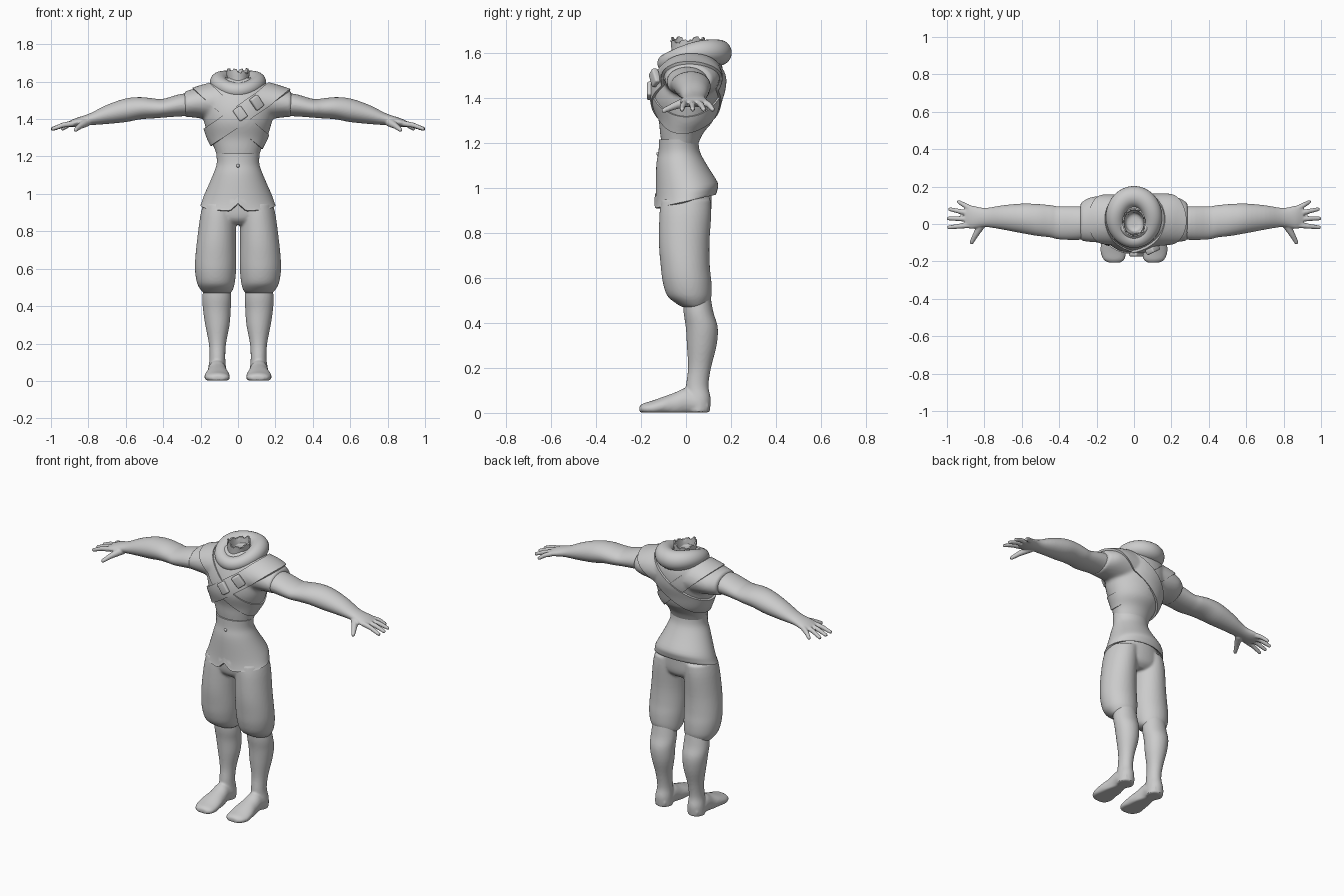
import bpy, bmesh
from math import sin, cos, pi, radians
from mathutils import Vector, Matrix

cube = bpy.data.objects.get("Cube")
if cube:
    bpy.data.objects.remove(cube)

mat = bpy.data.materials.new("plain_grey")
mat.use_nodes = True
GREY = (0.6, 0.6, 0.6, 1)
mat.diffuse_color = GREY
mat.node_tree.nodes["Principled BSDF"].inputs["Base Color"].default_value = GREY


def spline(a, b, c, d, t):
    """Catmull-Rom point between tuples b and c."""
    return [0.5 * (2 * q + (r - p) * t + (2 * p - 5 * q + 4 * r - s) * t * t
                   + (3 * q - p - 3 * r + s) * t ** 3) for p, q, r, s in zip(a, b, c, d)]


def loft(bm, rings, axis="z", side=1, caps=True, steps=4, seg=48, warp=None):
    """Skin ellipses (position, centre u, centre v, radius u, radius v) along an axis."""
    n, full = len(rings), []
    for i in range(n - 1):
        args = (rings[max(i - 1, 0)], rings[i], rings[i + 1], rings[min(i + 2, n - 1)])
        full += [spline(*args, k / steps) for k in range(steps)]
    full.append(rings[-1])
    loops = []
    for p, cu, cv, ru, rv in full:
        loop = []
        for k in range(seg):
            u = cu + ru * cos(2 * pi * k / seg)
            v = cv + rv * sin(2 * pi * k / seg)
            co = {"z": (u, v, p), "x": (p, u, v), "y": (u, p, v)}[axis]
            co = Vector((co[0] * side, co[1], co[2]))
            loop.append(bm.verts.new(warp(co) if warp else co))
        loops.append(loop)
    for a, b in zip(loops, loops[1:]):
        for k in range(seg):
            j = (k + 1) % seg
            bm.faces.new((a[k], a[j], b[j], b[k]))
    if caps:
        bm.faces.new(loops[0])
        bm.faces.new(loops[-1])
    return loops


def capsule(bm, a, b, r1, r2):
    """Rounded tapered finger joint."""
    a, b = Vector(a), Vector(b)
    for p, r in ((a, r1), (b, r2)):
        bmesh.ops.create_uvsphere(bm, u_segments=12, v_segments=8, radius=r,
                                  matrix=Matrix.Translation(p))
    d = b - a
    m = Matrix.Translation((a + b) / 2) @ d.to_track_quat("Z", "Y").to_matrix().to_4x4()
    bmesh.ops.create_cone(bm, cap_ends=True, segments=12, radius1=r1, radius2=r2,
                          depth=d.length, matrix=m)


def finish(name, bm, voxel=0, smooth=3, thick=0, offset=1, mirror=False):
    """Turn a bmesh into a smooth-shaded object, with its modifiers applied."""
    bmesh.ops.recalc_face_normals(bm, faces=bm.faces)
    me = bpy.data.meshes.new(name)
    bm.to_mesh(me)
    bm.free()
    ob = bpy.data.objects.new(name, me)
    bpy.context.collection.objects.link(ob)
    if voxel:
        mod = ob.modifiers.new("blend", "REMESH")
        mod.mode, mod.voxel_size = "VOXEL", voxel
        mod = ob.modifiers.new("soften", "SMOOTH")
        mod.factor, mod.iterations = 0.5, smooth
    if thick:
        mod = ob.modifiers.new("thickness", "SOLIDIFY")
        mod.thickness, mod.offset = thick, offset
    if mirror:
        ob.modifiers.new("mirror", "MIRROR")
    dg = bpy.context.evaluated_depsgraph_get()
    ob.data = bpy.data.meshes.new_from_object(ob.evaluated_get(dg))
    ob.modifiers.clear()
    ob.data.materials.clear()
    ob.data.materials.append(mat)
    bpy.ops.object.select_all(action="DESELECT")
    ob.select_set(True)
    bpy.context.view_layer.objects.active = ob
    bpy.ops.object.shade_smooth_by_angle(angle=radians(40))
    return ob


# Upper tunic with short sleeves and a neck well
bm = bmesh.new()
loft(bm, [(1.17, 0, -.03, .105, .075), (1.24, 0, -.02, .125, .095), (1.30, 0, 0, .155, .122),
          (1.38, 0, 0, .18, .146), (1.45, 0, .01, .19, .155), (1.52, 0, .02, .19, .145),
          (1.57, 0, .025, .17, .125), (1.61, 0, .03, .12, .09), (1.62, 0, .01, .06, .06),
          (1.56, 0, .01, .045, .05)])
for s in (1, -1):
    loft(bm, [(.08, .02, 1.49, .13, .11), (.18, .025, 1.49, .125, .09),
              (.24, .022, 1.485, .118, .076), (.287, .012, 1.479, .1, .068)], "x", s)
tunic = finish("upper_tunic", bm, voxel=.01, smooth=4)


# Diagonal bands wrapped around the chest and back
def band(name, x, z, slope, width, thick):
    bm = bmesh.new()
    bm.from_mesh(tunic.data)
    n = Vector((-sin(slope), 0, cos(slope)))
    for s in (1, -1):
        bmesh.ops.bisect_plane(bm, geom=bm.verts[:] + bm.edges[:] + bm.faces[:],
                               plane_co=Vector((x, 0, z)) + n * s * width / 2,
                               plane_no=n * s, clear_outer=True)
    finish(name, bm, thick=thick)


band("chest_strap", .03, 1.435, radians(35), .095, .013)
band("cross_wrap", -.03, 1.43, radians(-41), .08, .007)
band("waist_wrap", 0, 1.275, radians(12), .05, .006)

# Pouches on the strap
for name, loc, yaw in (("lower_pouch", (.012, -.158, 1.43), 0), ("upper_pouch", (.1, -.138, 1.488), 25)):
    bm = bmesh.new()
    turn = Matrix.Rotation(radians(yaw), 4, "Z") @ Matrix.Rotation(radians(-35), 4, "Y")
    bmesh.ops.create_cube(bm, size=1, matrix=Matrix.Translation(loc) @ turn @ Matrix.Diagonal((.052, .03, .072, 1)))
    bmesh.ops.bevel(bm, geom=bm.edges[:], offset=.008, segments=3, profile=.5, affect="EDGES")
    finish(name, bm)


# Flared tunic skirt: hem higher at the back, notched at the front
def hem(co):
    low = max(0, min(1, (1.12 - co.z) / .15))
    co.z += .22 * co.y * low
    if co.y < 0 and co.z < .95:
        co.z += max(0, .045 - abs(co.x)) * .9
    return co


bm = bmesh.new()
loft(bm, [(1.215, 0, -.033, .116, .087), (1.16, 0, -.03, .114, .092), (1.1, 0, -.02, .135, .112),
          (1.0, 0, .003, .178, .137), (.955, 0, .0, .194, .138), (.94, 0, -.005, .2, .136)],
     caps=False, seg=96, warp=hem)
finish("tunic_skirt", bm, thick=.012, offset=-1)

# Waist button
bm = bmesh.new()
bmesh.ops.create_uvsphere(bm, u_segments=16, v_segments=8, radius=.009,
                          matrix=Matrix.Translation((0, -.123, 1.15)))
finish("waist_button", bm)

# Rolled hood lying around the neck
bm = bmesh.new()
N, M = 64, 24
grid = []
for i in range(N):
    a = 2 * pi * i / N
    back = (1 - cos(a)) / 2
    r = .042 + .016 * back
    mid = Vector((.1 * sin(a), .03 - .115 * cos(a), 1.553 + .047 * back + .02 * sin(a) ** 2))
    out = Vector((sin(a), -cos(a), 0))
    grid.append([bm.verts.new(mid + out * r * cos(2 * pi * j / M) + Vector((0, 0, r * sin(2 * pi * j / M))))
                 for j in range(M)])
for i in range(N):
    p, q = grid[i], grid[(i + 1) % N]
    for j in range(M):
        k = (j + 1) % M
        bm.faces.new((p[j], q[j], q[k], p[k]))
finish("rolled_hood", bm)

# Open neck with a ragged rim
bm = bmesh.new()
loops = loft(bm, [(1.55, 0, .01, .06, .075), (1.6, 0, .008, .058, .072), (1.65, 0, .008, .062, .076)],
             caps=False)
for k, v in enumerate(loops[-1]):
    v.co.z += .012 * (k // 3 % 2) + .01 * sin(k * .26)
finish("neck", bm, thick=.008, offset=-1)

# Baggy trousers
bm = bmesh.new()
loft(bm, [(.99, 0, 0, .165, .115), (.9, 0, 0, .185, .112), (.86, 0, 0, .15, .1), (.835, 0, 0, .09, .07)])
for s in (1, -1):
    loft(bm, [(.95, .095, 0, .09, .11), (.88, .106, -.003, .096, .115), (.75, .115, -.008, .104, .112),
              (.65, .119, -.003, .11, .109), (.58, .12, .005, .109, .108), (.52, .118, .015, .1, .098),
              (.485, .113, .03, .085, .072), (.468, .113, .04, .068, .052)], side=s)
finish("trousers", bm, voxel=.008)

# Bare lower legs and feet
bm = bmesh.new()
flat = lambda co: Vector((co.x, co.y, max(co.z, .002)))
loft(bm, [(.54, .113, .045, .068, .06), (.45, .113, .055, .077, .066), (.38, .113, .07, .074, .071),
          (.3, .11, .07, .065, .066), (.2, .11, .06, .046, .051), (.12, .11, .05, .042, .05),
          (.06, .112, .055, .049, .055), (.002, .112, .055, .05, .05)])
loft(bm, [(.1, .112, .03, .035, .03), (.05, .112, .04, .05, .05), (0, .112, .05, .05, .06),
          (-.05, .11, .035, .056, .055), (-.1, .111, .03, .065, .042), (-.15, .111, .02, .068, .034),
          (-.19, .107, .018, .056, .024), (-.207, .105, .016, .03, .014)], "y", warp=flat)
finish("lower_legs", bm, voxel=.007, mirror=True)

# Arms, palms, fingers and thumbs
bm = bmesh.new()
loft(bm, [(.2, .01, 1.477, .085, .06), (.3, .005, 1.475, .09, .06), (.4, .006, 1.458, .088, .05),
          (.45, .015, 1.457, .086, .053), (.52, .022, 1.458, .085, .059), (.6, .03, 1.447, .079, .063),
          (.7, .035, 1.425, .065, .051), (.78, .035, 1.402, .052, .034), (.82, .035, 1.392, .053, .028),
          (.87, .036, 1.381, .062, .023), (.905, .036, 1.373, .05, .014)], "x")
for y0, x1, y1 in ((.086, .937, .118), (.056, .984, .079), (.027, .992, .03), (-.006, .99, -.018)):
    knuckle = (.88, y0, 1.377)
    joint = (.88 + (x1 - .88) * .5, (y0 + y1) / 2, 1.368)
    capsule(bm, knuckle, joint, .016, .0135)
    capsule(bm, joint, (x1, y1, 1.348), .0135, .0105)
capsule(bm, (.81, .005, 1.383), (.845, -.055, 1.362), .024, .016)
capsule(bm, (.845, -.055, 1.362), (.868, -.098, 1.343), .016, .0115)
finish("arms", bm, voxel=.005, mirror=True)
